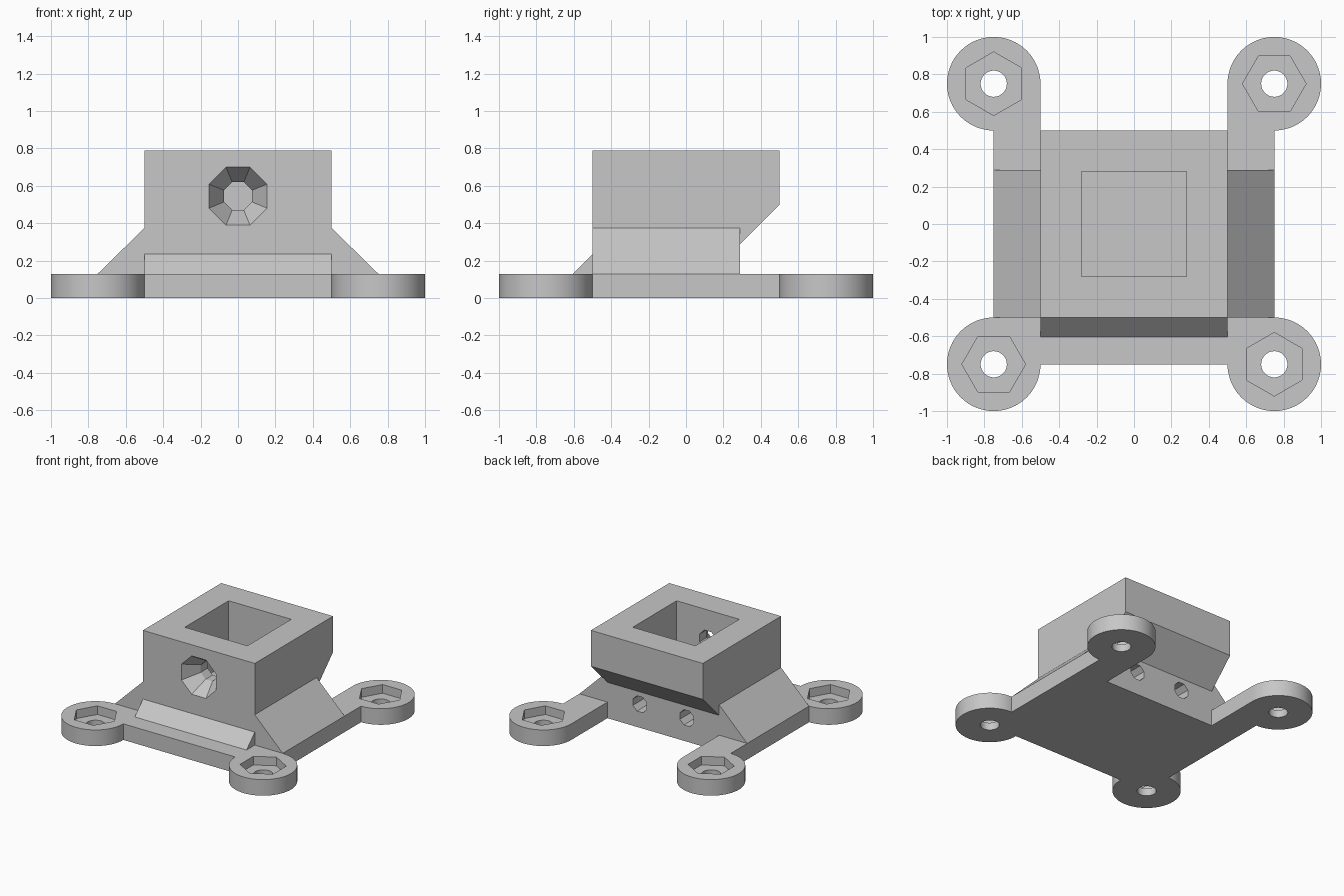
import bpy, bmesh
from math import radians, cos, sin
from mathutils import Matrix, Vector

old = bpy.data.objects.get("Cube")
if old:
    bpy.data.objects.remove(old, do_unlink=True)

grey = bpy.data.materials.new("plain_grey")
grey.use_nodes = True
COLOUR = (0.57, 0.57, 0.57, 1)
grey.diffuse_color = COLOUR
grey.node_tree.nodes["Principled BSDF"].inputs["Base Color"].default_value = COLOUR

T = 0.13       # plate thickness
H = 0.79       # total height
BACK = 0.29    # lower back wall
C = 0.75       # corner lug centre
R = 0.25       # corner lug radius


def finish(bm, name):
    bmesh.ops.recalc_face_normals(bm, faces=bm.faces)
    mesh = bpy.data.meshes.new(name)
    bm.to_mesh(mesh)
    bm.free()
    mesh.materials.append(grey)
    obj = bpy.data.objects.new(name, mesh)
    bpy.context.collection.objects.link(obj)
    return obj


def prism(name, points, sweep):
    """Extrude a closed polygon along a vector."""
    bm = bmesh.new()
    face = bm.faces.new([bm.verts.new(p) for p in points])
    new = bmesh.ops.extrude_face_region(bm, geom=[face], use_keep_orig=True)
    verts = [g for g in new["geom"] if isinstance(g, bmesh.types.BMVert)]
    bmesh.ops.translate(bm, verts=verts, vec=Vector(sweep))
    return finish(bm, name)


def cone(name, sides, r1, r2, depth, centre, turn=0, along_y=False):
    """Cylinder or cone along z, or along -y."""
    bm = bmesh.new()
    m = Matrix.Translation(centre)
    if along_y:
        m = m @ Matrix.Rotation(radians(90), 4, 'X')
    m = m @ Matrix.Rotation(radians(turn), 4, 'Z')
    bmesh.ops.create_cone(bm, cap_ends=True, segments=sides, radius1=r1,
                          radius2=r2, depth=depth, matrix=m)
    return finish(bm, name)


def combine(base, tools, operation):
    """Apply exact booleans to the base and delete the tools."""
    for tool in tools:
        tool.hide_render = True
        mod = base.modifiers.new(tool.name, 'BOOLEAN')
        mod.operation = operation
        mod.solver = 'EXACT'
        mod.object = tool
    graph = bpy.context.evaluated_depsgraph_get()
    mesh = bpy.data.meshes.new_from_object(base.evaluated_get(graph))
    base.modifiers.clear()
    base.data = mesh
    for tool in tools:
        bpy.data.objects.remove(tool, do_unlink=True)


# Base plate outline: four round lugs joined by straight edges, open at the back
def lug_arc(cx, cy, start, steps=48):
    angles = [radians(start + 270 * i / steps) for i in range(steps + 1)]
    return [(cx + R * cos(a), cy + R * sin(a), 0) for a in angles]


outline = lug_arc(C, -C, 180) + lug_arc(C, C, -90)
outline += [(0.5, BACK, 0), (-0.5, BACK, 0)]
outline += lug_arc(-C, C, 0) + lug_arc(-C, -C, 90)
mount = prism("socket_mount", outline, (0, 0, T))

# Socket block with chamfered back, rooted in the plate
low = 0.05
block = [(-0.5, low), (BACK, low), (BACK, BACK), (0.5, 0.5), (0.5, H), (-0.5, H)]
body = prism("socket_block", [(-0.5, y, z) for y, z in block], (1, 0, 0))

# Sloped side gussets and front wedge
slope = [(-0.6, low), (0.6, low), (C, T), (0.5, 0.375), (-0.5, 0.375), (-C, T)]
gussets = prism("side_gussets", [(x, -0.5, z) for x, z in slope], (0, BACK + 0.5, 0))
nose = [(-0.4, low), (-0.4, 0.235), (-0.5, 0.235), (-0.605, T), (-0.55, low)]
wedge = prism("front_wedge", [(-0.5, y, z) for y, z in nose], (1, 0, 0))
combine(mount, [body, gussets, wedge], 'UNION')

# Square socket, countersunk front screw hole and its bore
s = 0.28
cutters = [
    prism("socket_cutter", [(-s, -s, BACK), (s, -s, BACK), (s, s, BACK), (-s, s, BACK)],
          (0, 0, 1)),
    cone("countersink_cutter", 8, 0.081, 0.181, 0.15, (0, -0.445, 0.545), 22.5, True),
    cone("bore_cutter", 8, 0.081, 0.081, 0.25, (0, -0.325, 0.545), 22.5, True),
]
# Blind holes in the back wall, bolt holes and nut pockets in the lugs
for sx in (-1, 1):
    cutters.append(cone("back_hole_cutter", 8, 0.067, 0.067, 0.85,
                        (sx * 0.21, -0.025, 0.19), 22.5, True))
    for sy in (-1, 1):
        cutters.append(cone("bolt_cutter", 48, 0.07, 0.07, 0.5, (sx * C, sy * C, 0)))
        turn = 0 if sx * sy < 0 else 30
        cutters.append(cone("nut_cutter", 6, 0.17, 0.17, 0.2,
                            (sx * C, sy * C, 0.16), turn))
combine(mount, cutters, 'DIFFERENCE')

# Smooth the round walls, keep the edges sharp
bpy.ops.object.select_all(action='DESELECT')
mount.select_set(True)
bpy.context.view_layer.objects.active = mount
bpy.ops.object.shade_smooth_by_angle(angle=radians(25))
